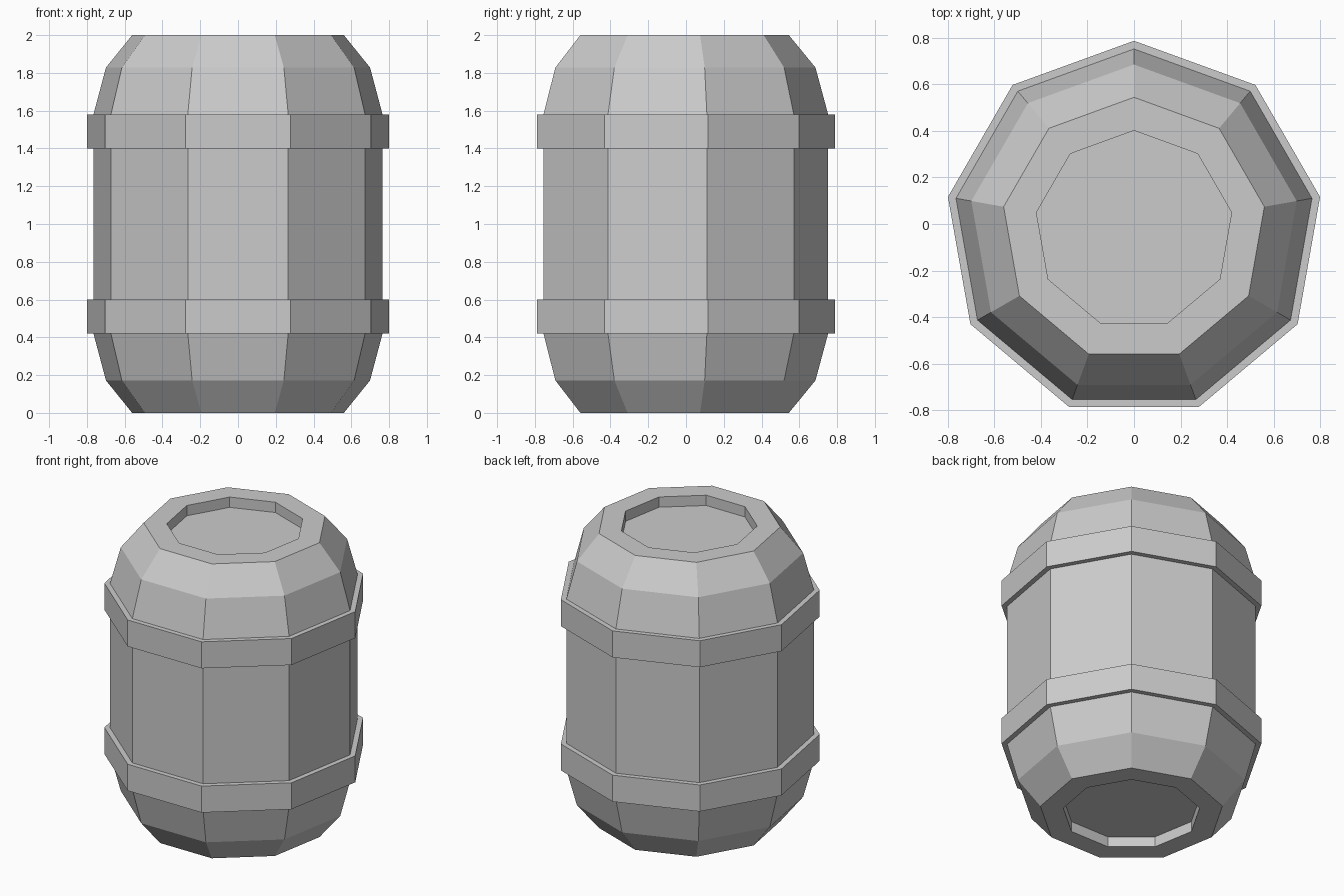
import bpy, bmesh
from math import cos, sin, radians

if "Cube" in bpy.data.objects:
    bpy.data.objects.remove(bpy.data.objects["Cube"])

SIDES = 9
R_HOOP = 0.812
Y_OFF = -R_HOOP * (1 - cos(radians(20))) / 2   # centres the odd-sided outline

# Upper half of the profile (radius, height above the middle), from belly to lid
half = [(0.777, 0.40), (R_HOOP, 0.40), (R_HOOP, 0.58), (0.777, 0.58),  # hoop
        (0.71, 0.828), (0.569, 1.0),                                    # shoulder
        (0.426, 1.0), (0.426, 0.93)]                                    # recessed lid
profile = [(r, 1 - h) for r, h in reversed(half)] + [(r, 1 + h) for r, h in half]

# Barrel body with hoops: lathe the profile with nine flat sides
bm = bmesh.new()
rings = []
for r, z in profile:
    angles = [radians(90 + 360 * i / SIDES) for i in range(SIDES)]
    rings.append([bm.verts.new((r * cos(a), r * sin(a) + Y_OFF, z)) for a in angles])
for low, high in zip(rings, rings[1:]):
    for i in range(SIDES):
        j = (i + 1) % SIDES
        bm.faces.new((low[i], low[j], high[j], high[i]))

# Lid and base panels
bm.faces.new(rings[0][::-1])
bm.faces.new(rings[-1])
bmesh.ops.recalc_face_normals(bm, faces=bm.faces)

mesh = bpy.data.meshes.new("barrel")
bm.to_mesh(mesh)
bm.free()
bpy.context.collection.objects.link(bpy.data.objects.new("barrel", mesh))
